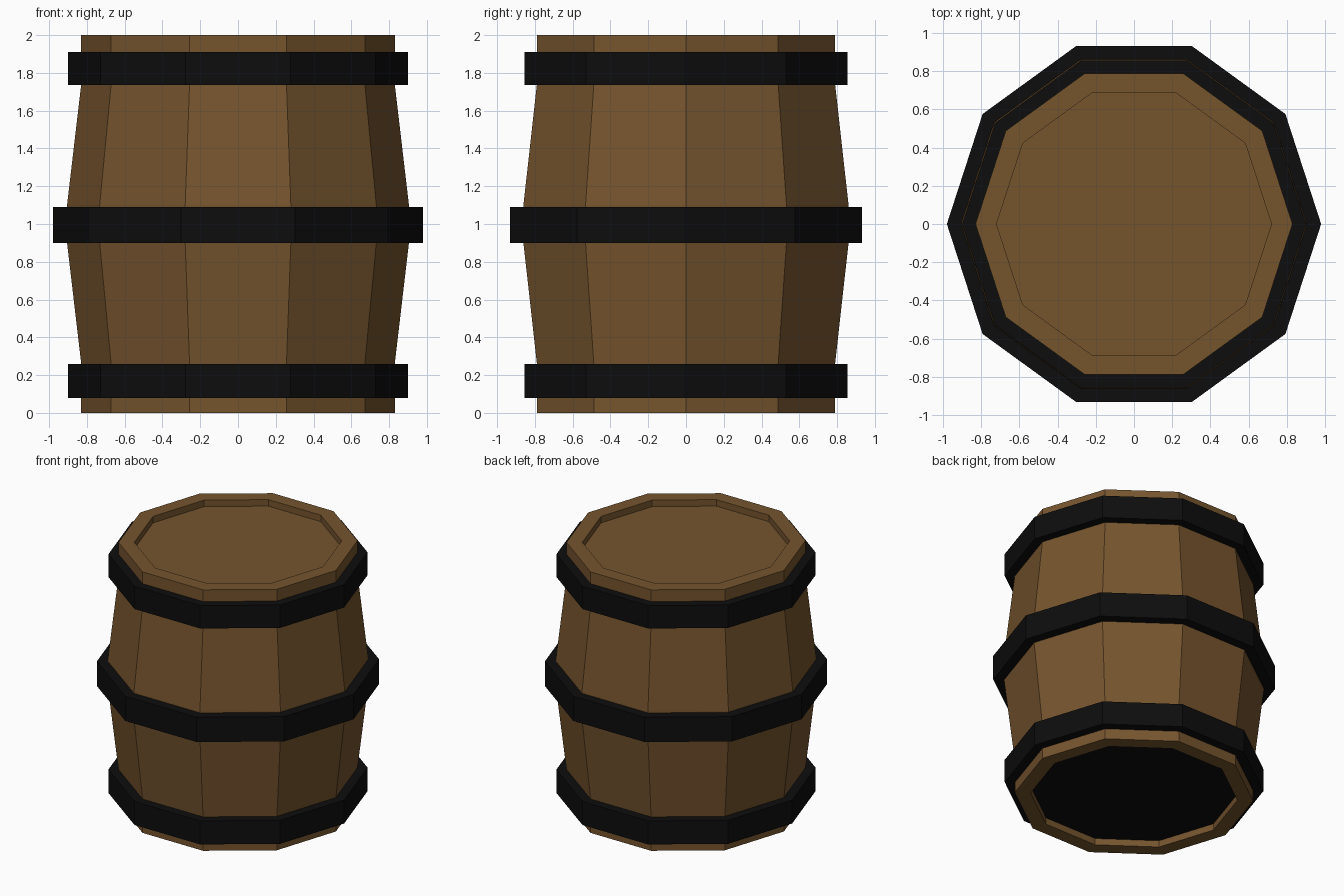
import bpy, bmesh
from math import cos, sin, tau

if "Cube" in bpy.data.objects:
    bpy.data.objects.remove(bpy.data.objects["Cube"])

SIDES = 10


def material(name, color):
    m = bpy.data.materials.new(name)
    m.diffuse_color = (*color, 1)
    m.use_nodes = True
    m.node_tree.nodes["Principled BSDF"].inputs["Base Color"].default_value = m.diffuse_color
    return m


wood = material("wood", (0.18, 0.09, 0.027))
iron = material("dark_iron", (0.004, 0.004, 0.004))


def lathe(name, profile, mats, closed):
    """Revolve (radius, z) points into a ten-sided part; open profiles get end caps."""
    bm = bmesh.new()
    rings = [[bm.verts.new((r * cos(tau * i / SIDES), r * sin(tau * i / SIDES), z))
              for i in range(SIDES)] for r, z in profile]
    pairs = list(zip(rings, rings[1:]))
    if closed:
        pairs.append((rings[-1], rings[0]))
    for a, b in pairs:
        for i in range(SIDES):
            j = (i + 1) % SIDES
            bm.faces.new((a[i], a[j], b[j], b[i]))
    if not closed:
        bottom = bm.faces.new(rings[0][::-1])
        bottom.material_index = len(mats) - 1
        bm.faces.new(rings[-1])
    bmesh.ops.recalc_face_normals(bm, faces=bm.faces[:])
    mesh = bpy.data.meshes.new(name)
    bm.to_mesh(mesh)
    bm.free()
    for m in mats:
        mesh.materials.append(m)
    obj = bpy.data.objects.new(name, mesh)
    bpy.context.collection.objects.link(obj)
    return obj


# Bulging staves with a recessed lid and a recessed dark base
half = [(0.72, 0.05), (0.72, 0.0), (0.83, 0.0), (0.83, 0.26), (0.905, 0.90)]
body = half + [(r, 2 - z) for r, z in reversed(half)]
lathe("barrel_body", body, [wood, iron], closed=False)

# Three iron hoops
for name, inner, outer, low, high in (
        ("lower_hoop", 0.82, 0.90, 0.08, 0.26),
        ("middle_hoop", 0.89, 0.98, 0.90, 1.09),
        ("upper_hoop", 0.82, 0.90, 1.735, 1.91)):
    lathe(name, [(inner, low), (outer, low), (outer, high), (inner, high)],
          [iron], closed=True)
